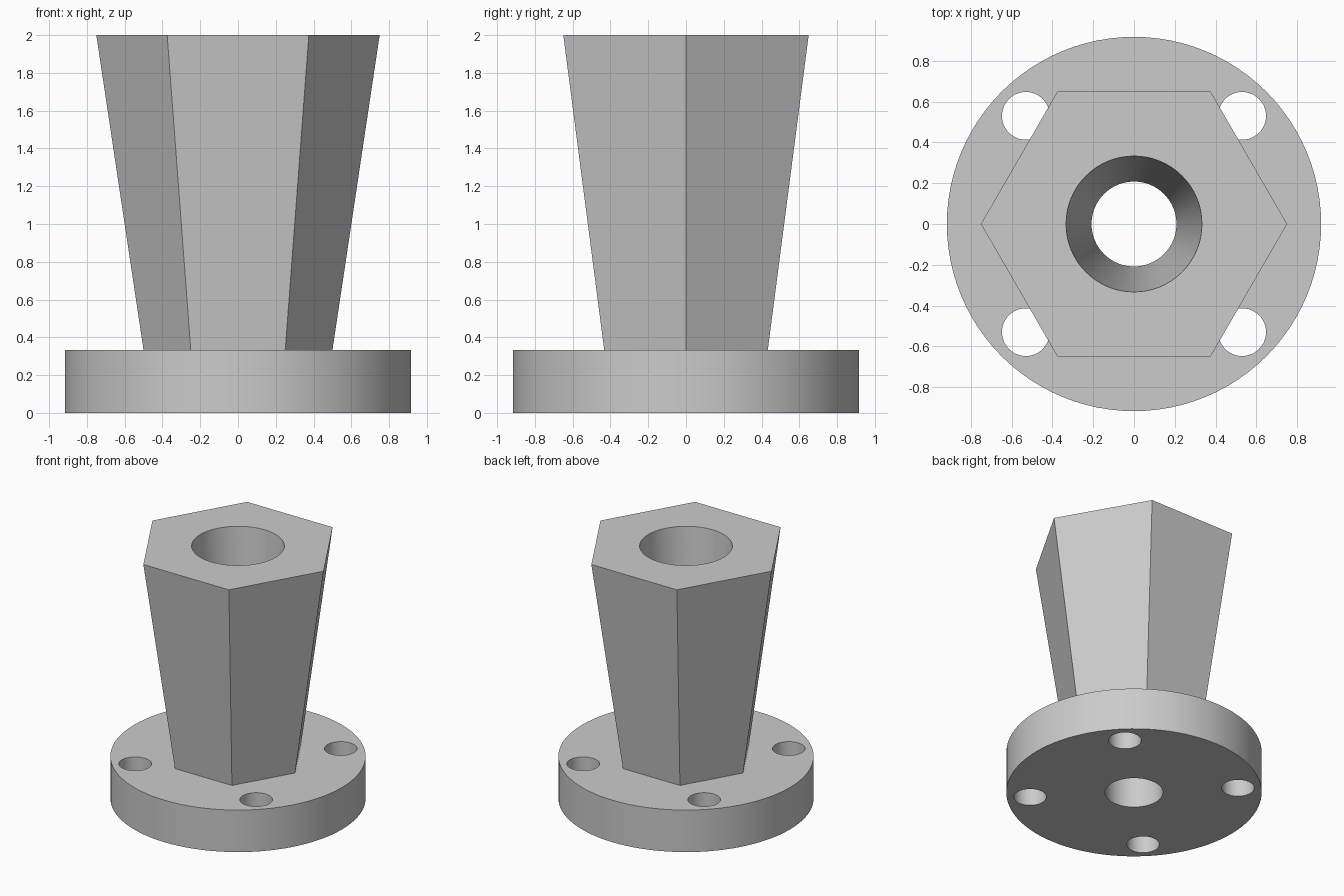
import bpy, bmesh
from math import cos, sin, pi, radians

cube = bpy.data.objects.get("Cube")
if cube:
    bpy.data.objects.remove(cube, do_unlink=True)

FLANGE_R, FLANGE_H, TOP = 0.917, 0.333, 2.0
BORE_LOW, BORE_HIGH = 0.208, 0.333
BOLT_R, BOLT_OFFSET = 0.117, 0.53

grey = bpy.data.materials.new("plain grey")
grey.use_nodes = True
colour = (0.6, 0.6, 0.6, 1)
grey.diffuse_color = colour
grey.node_tree.nodes["Principled BSDF"].inputs["Base Color"].default_value = colour


def stack(name, profile, sides, x=0, y=0):
    """Closed solid through regular polygons given as (radius, height)."""
    bm = bmesh.new()
    rings = [[bm.verts.new((x + r * cos(2 * pi * i / sides),
                            y + r * sin(2 * pi * i / sides), z))
              for i in range(sides)] for r, z in profile]
    for low, high in zip(rings, rings[1:]):
        for i in range(sides):
            j = (i + 1) % sides
            bm.faces.new((low[i], low[j], high[j], high[i]))
    bm.faces.new(rings[0][::-1])
    bm.faces.new(rings[-1])
    mesh = bpy.data.meshes.new(name)
    bm.to_mesh(mesh)
    bm.free()
    mesh.materials.append(grey)
    obj = bpy.data.objects.new(name, mesh)
    bpy.context.collection.objects.link(obj)
    return obj


def combine(target, tool, operation):
    """Apply a boolean and remove the tool object."""
    tool.hide_render = True
    mod = target.modifiers.new(operation, 'BOOLEAN')
    mod.operation, mod.solver, mod.object = operation, 'EXACT', tool
    bpy.context.view_layer.objects.active = target
    bpy.ops.object.modifier_apply(modifier=mod.name)
    bpy.data.objects.remove(tool, do_unlink=True)


# Round flange with the flared hexagonal hub on top
body = stack("flanged_hex_hub", [(FLANGE_R, 0), (FLANGE_R, FLANGE_H)], 96)
hub = stack("hex_hub", [(0.5, FLANGE_H), (0.75, TOP)], 6)
combine(body, hub, 'UNION')

# Central bore: straight through the flange, widening through the hub
slope = (BORE_HIGH - BORE_LOW) / (TOP - FLANGE_H)
over = 0.1
bore = stack("bore_cutter", [(BORE_LOW, -over), (BORE_LOW, FLANGE_H),
                             (BORE_HIGH + slope * over, TOP + over)], 64)
combine(body, bore, 'DIFFERENCE')

# Four bolt holes, stopping just above the flange so the hub stays whole
for sx in (-1, 1):
    for sy in (-1, 1):
        hole = stack("bolt_hole_cutter", [(BOLT_R, -over), (BOLT_R, FLANGE_H + over)],
                     48, sx * BOLT_OFFSET, sy * BOLT_OFFSET)
        combine(body, hole, 'DIFFERENCE')

# Smooth round walls, crisp edges
bpy.ops.object.select_all(action='DESELECT')
body.select_set(True)
bpy.context.view_layer.objects.active = body
bpy.ops.object.shade_smooth_by_angle(angle=radians(30))
